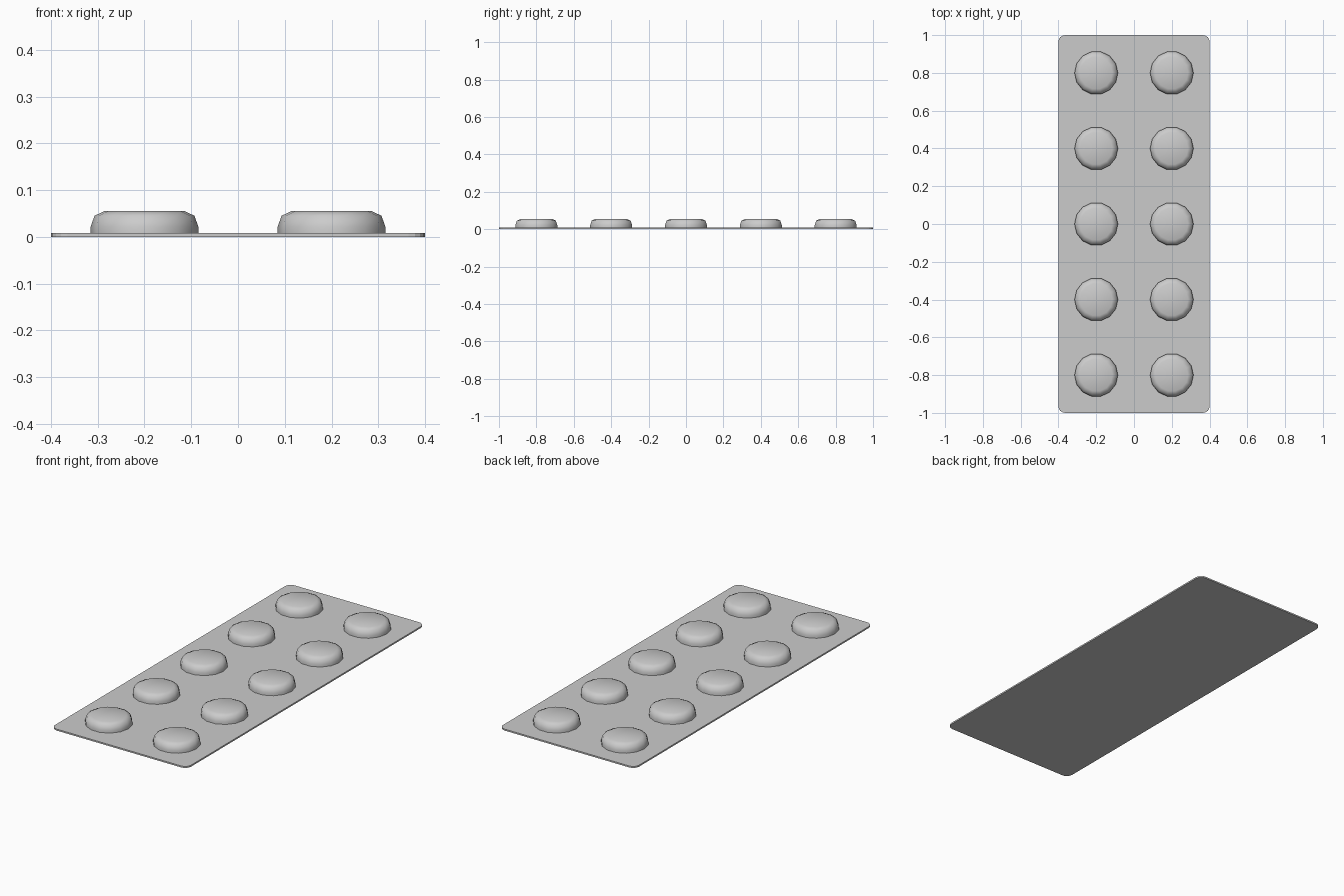
import bpy, bmesh
from math import sin, cos, pi, radians

if "Cube" in bpy.data.objects:
    bpy.data.objects.remove(bpy.data.objects["Cube"])

BASE_H = 0.008


def make_object(name, bm):
    bmesh.ops.recalc_face_normals(bm, faces=bm.faces[:])
    mesh = bpy.data.meshes.new(name)
    bm.to_mesh(mesh)
    bm.free()
    obj = bpy.data.objects.new(name, mesh)
    bpy.context.collection.objects.link(obj)
    return obj


def smooth(obj, angle):
    bpy.ops.object.select_all(action='DESELECT')
    obj.select_set(True)
    bpy.context.view_layer.objects.active = obj
    bpy.ops.object.shade_smooth_by_angle(angle=radians(angle))


# Thin backing card with rounded corners
bm = bmesh.new()
r, ring = 0.035, []
for cx, cy, start in ((1, 1, 0), (-1, 1, 90), (-1, -1, 180), (1, -1, 270)):
    for i in range(5):
        a = radians(start + i * 22.5)
        ring.append(bm.verts.new((cx * (0.4 - r) + r * cos(a),
                                  cy * (1.0 - r) + r * sin(a), 0)))
face = bm.faces.new(ring)
ext = bmesh.ops.extrude_face_region(bm, geom=[face], use_keep_orig=True)
for v in ext['geom']:
    if isinstance(v, bmesh.types.BMVert):
        v.co.z = BASE_H
backing_card = make_object("backing_card", bm)

# Flat-topped blister: stacked rings following a rounded profile
bm = bmesh.new()
sides = 14
profile = [(0.115, BASE_H - 0.002), (0.115, 0.022), (0.107, 0.045), (0.086, 0.055)]
rings = [[bm.verts.new((rad * cos(2 * pi * i / sides), rad * sin(2 * pi * i / sides), z))
          for i in range(sides)] for rad, z in profile]
for lo, hi in zip(rings, rings[1:]):
    for i in range(sides):
        j = (i + 1) % sides
        bm.faces.new((lo[i], lo[j], hi[j], hi[i]))
bm.faces.new(rings[-1])
bm.faces.new(rings[0][::-1])
blister = make_object("blister", bm)
smooth(blister, 60)

# Two columns of five blisters
for row in range(5):
    for col in (-1, 1):
        first = row == 0 and col == -1
        pocket = blister if first else bpy.data.objects.new("blister", blister.data)
        if not first:
            bpy.context.collection.objects.link(pocket)
        pocket.location = (col * 0.2, -0.8 + row * 0.4, 0)
